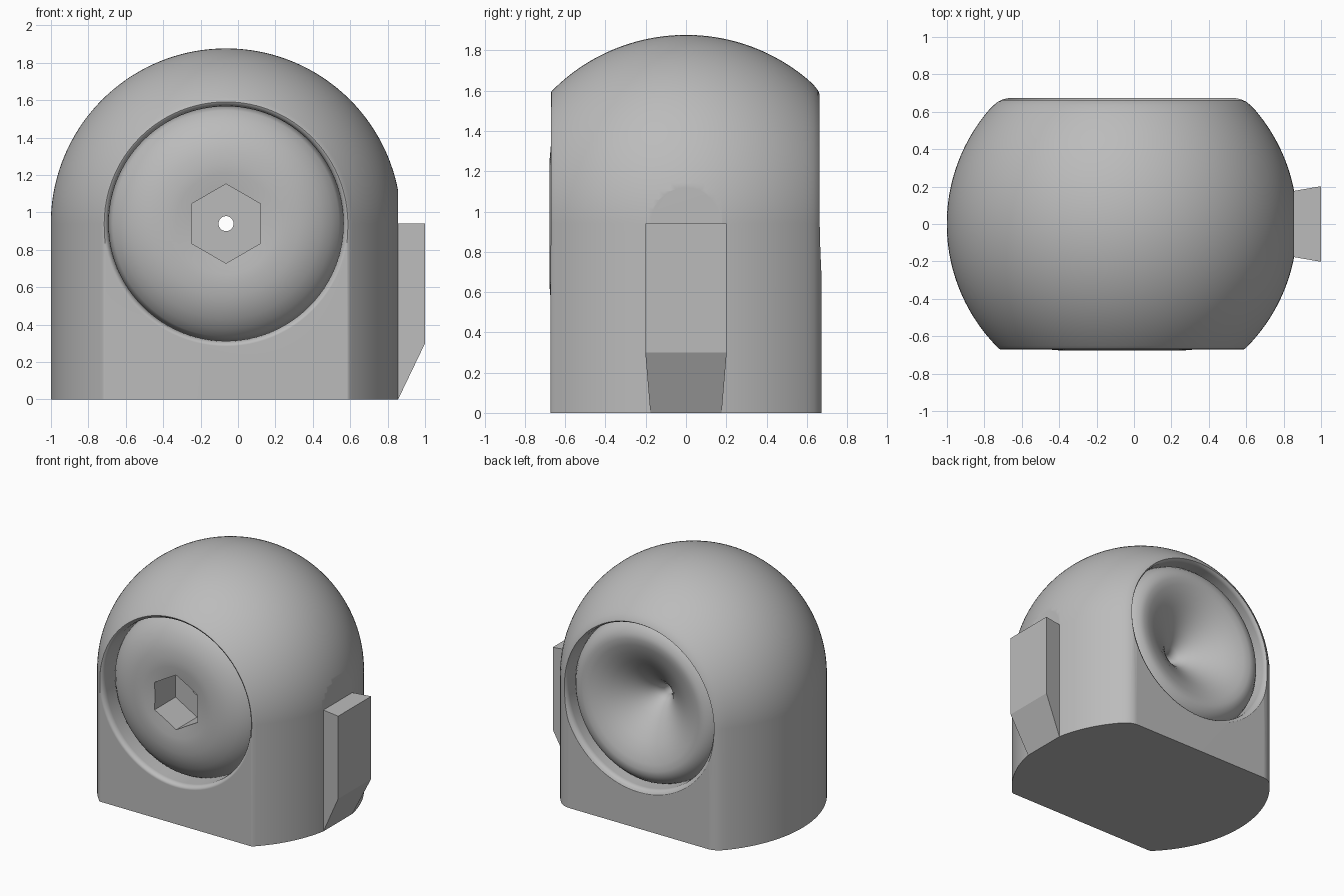
import bpy, bmesh, math
from mathutils import Vector

cube = bpy.data.objects.get("Cube")
if cube:
    bpy.data.objects.remove(cube, do_unlink=True)

CX, CZ, R = -0.064, 0.94, 0.937   # ball centre and radius
BORE = 0.627                      # radius of the side bores

grey = bpy.data.materials.new("plain grey")
grey.use_nodes = True
colour = (0.5, 0.5, 0.5, 1)
grey.diffuse_color = colour
grey.node_tree.nodes["Principled BSDF"].inputs["Base Color"].default_value = colour


def make_object(name, bm):
    bmesh.ops.recalc_face_normals(bm, faces=bm.faces)
    mesh = bpy.data.meshes.new(name)
    bm.to_mesh(mesh)
    bm.free()
    mesh.materials.append(grey)
    ob = bpy.data.objects.new(name, mesh)
    bpy.context.collection.objects.link(ob)
    return ob


def loft(name, rings, closed=False):
    """Skin equal rings of points; cap the ends or join them into a loop."""
    bm = bmesh.new()
    loops = [[bm.verts.new(p) for p in ring] for ring in rings]
    pairs = list(zip(loops, loops[1:]))
    if closed:
        pairs.append((loops[-1], loops[0]))
    else:
        bm.faces.new(loops[0])
        bm.faces.new(loops[-1])
    n = len(loops[0])
    for a, b in pairs:
        for i in range(n):
            j = (i + 1) % n
            bm.faces.new((a[i], a[j], b[j], b[i]))
    return make_object(name, bm)


def circle(y, r, n=96):
    angles = [math.tau * i / n for i in range(n)]
    return [(CX + r * math.sin(a), y, CZ + r * math.cos(a)) for a in angles]


def arch(y, r, n=72):
    angles = [math.pi * i / n for i in range(n + 1)]
    top = [(CX + r * math.cos(a), y, CZ + r * math.sin(a)) for a in angles]
    return [(CX + r, y, 0)] + top + [(CX - r, y, 0)]


def box(name, low, high):
    bm = bmesh.new()
    bmesh.ops.create_cube(bm, size=1)
    low, high = Vector(low), Vector(high)
    for v in bm.verts:
        v.co = (low + high) / 2 + v.co * (high - low)
    return make_object(name, bm)


def cut(ob, cutter):
    mod = ob.modifiers.new("cut", "BOOLEAN")
    mod.operation = "DIFFERENCE"
    mod.solver = "EXACT"
    mod.object = cutter
    cutter.hide_render = True
    activate(ob)
    bpy.ops.object.modifier_apply(modifier=mod.name)
    bpy.data.objects.remove(cutter, do_unlink=True)


def activate(ob):
    bpy.ops.object.select_all(action="DESELECT")
    ob.select_set(True)
    bpy.context.view_layer.objects.active = ob


def smooth(ob):
    activate(ob)
    bpy.ops.object.shade_smooth_by_angle(angle=math.radians(32))
    mod = ob.modifiers.new("even shading", "WEIGHTED_NORMAL")
    mod.keep_sharp = True


# Housing: arches whose radius follows a ball, with rounded front and back edges
steps = 44
ball = [-0.65 + 1.26 * i / steps for i in range(steps + 1)]
profile = [(-0.672, 0.645), (-0.667, 0.658)]
profile += [(y, math.sqrt(R * R - y * y)) for y in ball]
profile += [(0.635, 0.687), (0.655, 0.662), (0.668, 0.632), (0.674, 0.6)]
housing = loft("housing", [arch(y, r) for y, r in profile])

# Flat pad on the side, then the bore with softened lips
cut(housing, box("pad_cutter", (0.856, -0.5, -0.5), (1.5, 0.5, 1.6)))
lip = [(0.63, BORE), (0.65, 0.631), (0.664, 0.641), (0.672, 0.656), (0.72, 0.68)]
bore = [(-y, r) for y, r in reversed(lip)] + lip
cut(housing, loft("bore_cutter", [circle(y, r) for y, r in bore]))
smooth(housing)

# Core: bulging front face, funnel at the back and a pinhole through the middle
front = [(-0.4, 0.04), (-0.655, 0.04), (-0.66, 0.15), (-0.668, 0.21), (-0.675, 0.27),
         (-0.677, 0.32), (-0.671, 0.39), (-0.655, 0.45), (-0.63, 0.51),
         (-0.593, 0.565), (-0.55, 0.605), (-0.51, BORE + 0.002)]
back = [(0.53, BORE + 0.002), (0.575, 0.61), (0.61, 0.58), (0.632, 0.54),
        (0.637, 0.5), (0.627, 0.45), (0.6, 0.38), (0.56, 0.31), (0.51, 0.24),
        (0.455, 0.17), (0.4, 0.11), (0.35, 0.07), (0.3, 0.04)]
core = loft("core", [circle(y, r) for y, r in front + back], closed=True)
cut(core, loft("hex_cutter", [circle(y, 0.212, 6) for y in (-0.8, -0.41)]))
smooth(core)

# Side rail: flared tab with a sloping foot
inner, outer = 0.85, 1.0
rail = loft("side_rail", [
    [(x, -w, low), (x, w, low), (x, w, CZ), (x, -w, CZ)]
    for x, w, low in ((inner, 0.176, 0.0), (0.856, 0.177, 0.0), (outer, 0.202, 0.3))])
